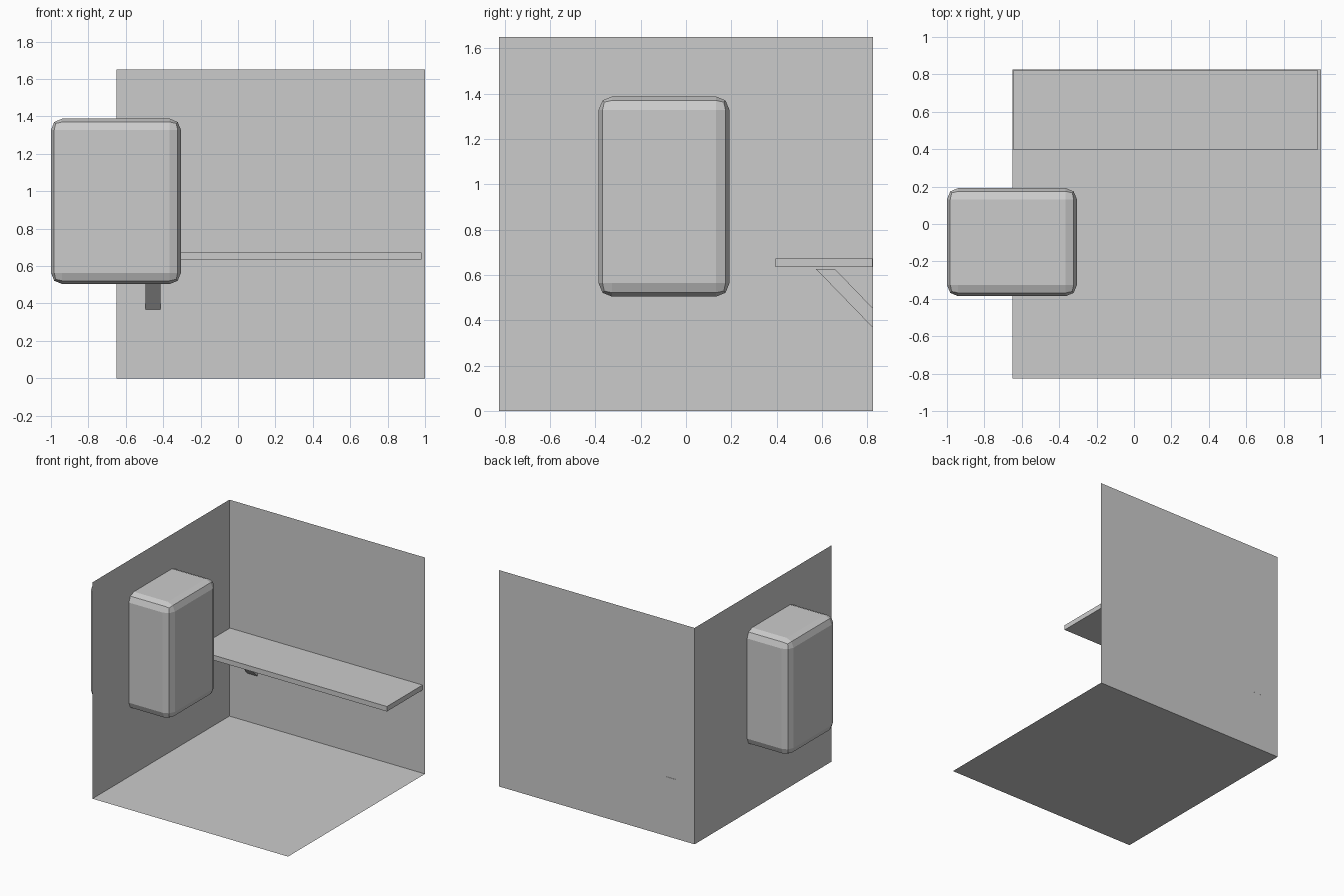
import bpy, bmesh

if "Cube" in bpy.data.objects:
    bpy.data.objects.remove(bpy.data.objects["Cube"])

def make_object(name, bm):
    bmesh.ops.recalc_face_normals(bm, faces=bm.faces)
    mesh = bpy.data.meshes.new(name)
    bm.to_mesh(mesh)
    bm.free()
    obj = bpy.data.objects.new(name, mesh)
    bpy.context.collection.objects.link(obj)
    return obj

def box_bmesh(lo, hi):
    bm = bmesh.new()
    bmesh.ops.create_cube(bm, size=1)
    for v in bm.verts:
        v.co = [a if c < 0 else b for c, a, b in zip(v.co, lo, hi)]
    return bm

# Room shell: floor, back wall and left wall, open on the other sides
room = box_bmesh((-0.65, -0.825, 0), (1.0, 0.825, 1.65))
room.normal_update()
open_sides = [f for f in room.faces
              if f.normal.x > 0.5 or f.normal.y < -0.5 or f.normal.z > 0.5]
bmesh.ops.delete(room, geom=open_sides, context='FACES')
make_object("room_shell", room)

# Rounded cabinet set through the left wall
cabinet = make_object("wall_cabinet",
                      box_bmesh((-1.0, -0.386, 0.504), (-0.305, 0.192, 1.388)))
bevel = cabinet.modifiers.new("rounded_edges", 'BEVEL')
bevel.width = 0.06
bevel.segments = 2

# Long shelf along the back wall
make_object("shelf", box_bmesh((-0.645, 0.395, 0.635), (0.98, 0.824, 0.673)))

# Diagonal bracket: side profile (y, z) extruded along x
profile = [(0.573, 0.627), (0.657, 0.627), (0.826, 0.452), (0.826, 0.366)]
bm = bmesh.new()
face = bm.faces.new([bm.verts.new((-0.495, y, z)) for y, z in profile])
ext = bmesh.ops.extrude_face_region(bm, geom=[face], use_keep_orig=True)
moved = [g for g in ext["geom"] if isinstance(g, bmesh.types.BMVert)]
bmesh.ops.translate(bm, verts=moved, vec=(0.081, 0, 0))
make_object("shelf_bracket", bm)
